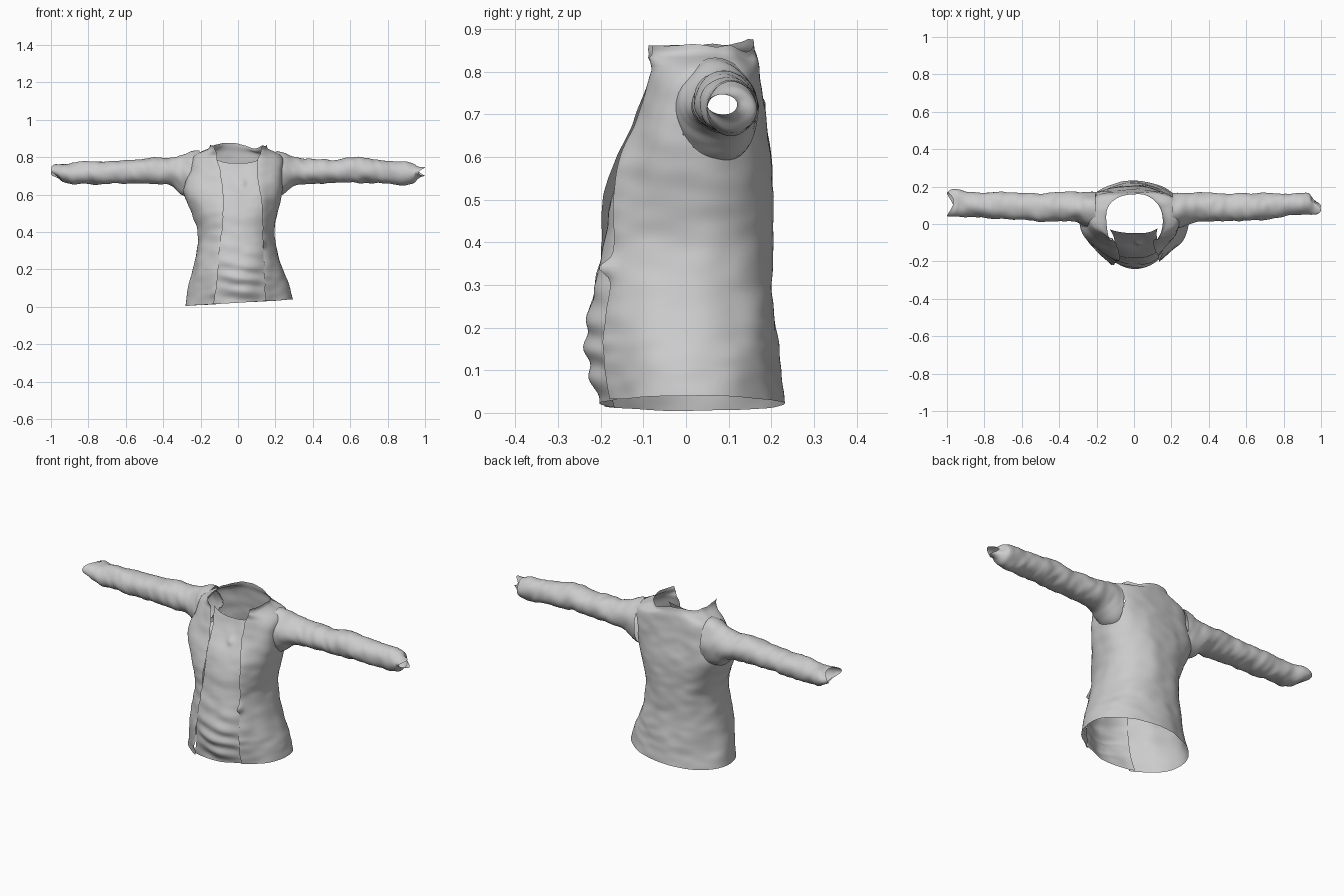
import bpy, math
from mathutils import Vector, noise

if "Cube" in bpy.data.objects:
    bpy.data.objects.remove(bpy.data.objects["Cube"])

# z, left half width, right half width, front y, back y, squareness
BODY = [(0.00, .283, .293, -.205, .232, 2.0), (0.10, .265, .270, -.222, .222, 2.0),
        (0.20, .242, .240, -.225, .212, 2.1), (0.30, .222, .212, -.215, .202, 2.2),
        (0.40, .215, .192, -.197, .203, 2.3), (0.50, .245, .205, -.185, .205, 2.4),
        (0.60, .290, .232, -.155, .200, 2.5), (0.66, .290, .242, -.125, .190, 2.7),
        (0.72, .262, .246, -.102, .184, 2.9), (0.78, .245, .245, -.080, .176, 3.0),
        (0.81, .232, .230, -.070, .172, 2.8), (0.83, .195, .190, -.068, .168, 2.5),
        (0.843, .160, .158, -.072, .162, 2.2), (0.88, .145, .150, -.085, .158, 2.1)]
# z, left and right jacket opening x
OPENING = [(0.0, -.130, .145), (0.10, -.112, .140), (0.30, -.100, .135), (0.40, -.085, .130),
           (0.55, -.075, .125), (0.70, -.090, .105), (0.78, -.108, .105), (0.83, -.120, .118),
           (0.88, -.135, .135)]
# x, bottom z, top z, front y, back y
SLEEVE_R = [(.205, .580, .832, -.030, .168), (.25, .608, .824, -.015, .168), (.30, .645, .800, .005, .168),
            (.36, .655, .790, .015, .166), (.50, .662, .788, .020, .162), (.64, .664, .796, .020, .165),
            (.78, .660, .782, .035, .165), (.90, .652, .770, .050, .165), (.94, .664, .764, .052, .160),
            (.965, .690, .752, .050, .140), (1.0, .700, .745, .052, .118)]
SLEEVE_L = [(.205, .575, .836, -.030, .168), (.25, .585, .832, -.012, .170), (.30, .600, .812, .010, .170),
            (.35, .645, .797, .015, .168), (.45, .656, .798, .015, .166), (.60, .657, .784, .020, .168),
            (.75, .655, .778, .028, .170), (.88, .658, .772, .040, .172), (.94, .668, .764, .042, .185),
            (.975, .684, .762, .040, .182), (1.0, .690, .764, .042, .165)]


def sample(table, t):
    """Smooth interpolation of table rows."""
    t = min(max(t, table[0][0]), table[-1][0])
    i = next(k for k in range(len(table) - 1) if t <= table[k + 1][0])
    a, b = table[i], table[i + 1]
    p, q = table[max(i - 1, 0)], table[min(i + 2, len(table) - 1)]
    h = b[0] - a[0]
    s = (t - a[0]) / h
    out = []
    for k in range(1, len(a)):
        m0 = (b[k] - p[k]) / (b[0] - p[0]) * h
        m1 = (q[k] - a[k]) / (q[0] - a[0]) * h
        out.append((2*s**3 - 3*s**2 + 1)*a[k] + (s**3 - 2*s**2 + s)*m0
                   + (3*s**2 - 2*s**3)*b[k] + (s**3 - s**2)*m1)
    return out


def ramp(a, b, t):
    s = min(max((t - a) / (b - a), 0), 1)
    return s * s * (3 - 2 * s)


def bump(t, centre, width):
    return math.exp(-((t - centre) / width) ** 2)


def spow(v, e):
    return math.copysign(abs(v) ** e, v)


def body_point(z, th):
    """Point on the torso; th = 0 at the front, growing towards +x."""
    l, r, yf, yb, n = sample(BODY, z)
    s, c = math.sin(th), math.cos(th)
    return Vector(((r if s > 0 else l) * spow(s, 2 / n),
                   (yf + yb) / 2 - (yb - yf) / 2 * spow(c, 2 / n), z))


def edge_angle(z, side, extra=0.0):
    l, r, yf, yb, n = sample(BODY, z)
    x = abs(sample(OPENING, z)[side]) + extra
    return math.asin(min(x / (r if side else l), .97) ** (n / 2))


def sheet(name, fn, nu, nv, closed=False, drop=None):
    """Grid surface from fn(u, v), optionally closed in u."""
    cols = nu if closed else nu + 1
    verts = [fn(i / nu, j / nv) for j in range(nv + 1) for i in range(cols)]
    faces = []
    for j in range(nv):
        for i in range(nu):
            k = (i + 1) % cols
            f = (j*cols + i, j*cols + k, (j+1)*cols + k, (j+1)*cols + i)
            mid = sum((verts[a] for a in f), Vector()) / 4
            if not (drop and drop(mid)):
                faces.append(f)
    me = bpy.data.meshes.new(name)
    me.from_pydata(verts, [], faces)
    me.polygons.foreach_set("use_smooth", [True] * len(faces))
    ob = bpy.data.objects.new(name, me)
    bpy.context.collection.objects.link(ob)
    return ob


def creases(p, amount):
    """Soft cloth folds, stretched along the body height."""
    return (noise.noise(Vector((p.x * 9, p.y * 9, p.z * 5))) * amount
            + noise.noise(Vector((p.x * 14 + 7, p.y * 10, p.z * 22))) * amount * .4)


def hem(x):
    return .022 + .06 * min(x, .3)


# Jacket body with turned-up collar, open at the front
def jacket_point(u, v):
    zr = .862 * v
    a, b = edge_angle(zr, 1), 2 * math.pi - edge_angle(zr, 0)
    th = a + (b - a) * u
    p = body_point(zr, th)
    near_r, near_l = bump(th - a, 0, .22), bump(b - th, 0, .22)
    out = Vector((math.sin(th), -math.cos(th), 0))
    p += out * creases(p, .008)
    # raised front edges
    p.y -= .010 * near_l + .012 * near_r * ramp(.25, .4, zr)
    p.y -= .030 * bump(th - a, 0, .08) * bump(zr, .34, .018)
    p.y -= .012 * bump(b - th, 0, .10) * bump(zr, .06, .03)
    p.x += .006 * noise.noise(Vector((zr * 25, 3, 1))) * (near_r + near_l)
    # collar points stand forward, back of collar is uneven
    up = ramp(.80, .862, zr)
    p.y -= up * (.055 * bump(b - th, 0, .5) + .040 * bump(th - a, 0, .5))
    p.z += up * (.016 * bump(th, 3.5, .5) - .016 * bump(th, 2.55, .3)
                 + .006 * noise.noise(Vector((th * 3, 0, 5))))
    p.z += hem(p.x) * (1 - ramp(0, .25, zr)) + .004 * noise.noise(p * 8) * (1 - v)
    return p


def armhole(p):
    dy, dz = (p.y - .07) / .085, (p.z - .71) / .105
    return abs(p.x) > .15 and dy * dy + dz * dz < 1


sheet("jacket_body", jacket_point, 130, 90, drop=armhole)


# Shirt front, tucked just behind the jacket edges
def shirt_point(u, v):
    x0 = -.12 + .24 * u
    zr = v * (.768 + 2 * x0 * x0)
    a, b = -edge_angle(zr, 0, .018), edge_angle(zr, 1, .018)
    th = a + (b - a) * u
    p = body_point(zr, th)
    mid = math.sin(math.pi * u)
    p.y += .006 + .032 * ramp(.5, .78, zr)
    p.y += creases(p, .009) - .014 * mid * bump(zr, .18, .15)
    p.y += .006 * mid * math.sin(zr * 75 + p.x * 14) * (1 - ramp(.15, .4, zr))
    p.y -= .012 * bump(p.x, .025, .018) * bump(zr, .66, .018)
    p.z += hem(p.x) * (1 - ramp(0, .25, zr))
    return p


sheet("shirt_front", shirt_point, 44, 90)


# Sleeves, hollow from shoulder to cuff
def sleeve(name, side, table):
    def point(u, v):
        x = .205 + .795 * v
        z0, z1, y0, y1 = sample(table, x)
        t = 2 * math.pi * u * side
        c, s = math.cos(t), math.sin(t)
        p = Vector((side * x, (y0 + y1) / 2 + (y1 - y0) / 2 * c, (z0 + z1) / 2 + (z1 - z0) / 2 * s))
        fold = (noise.noise(Vector((p.x * 13, p.y * 12, p.z * 12))) * .008
                + noise.noise(Vector((p.x * 30 + p.z * 15, p.y * 15, p.z * 9))) * .004)
        p += Vector((0, c, s)) * fold
        # ragged cuff
        p.x -= side * ramp(.93, 1, x) * .035 * (.5 + .5 * math.sin(t * 2 + side))
        return p
    sheet(name, point, 40, 90, closed=True)


sleeve("sleeve_right_side", 1, SLEEVE_R)
sleeve("sleeve_left_side", -1, SLEEVE_L)
